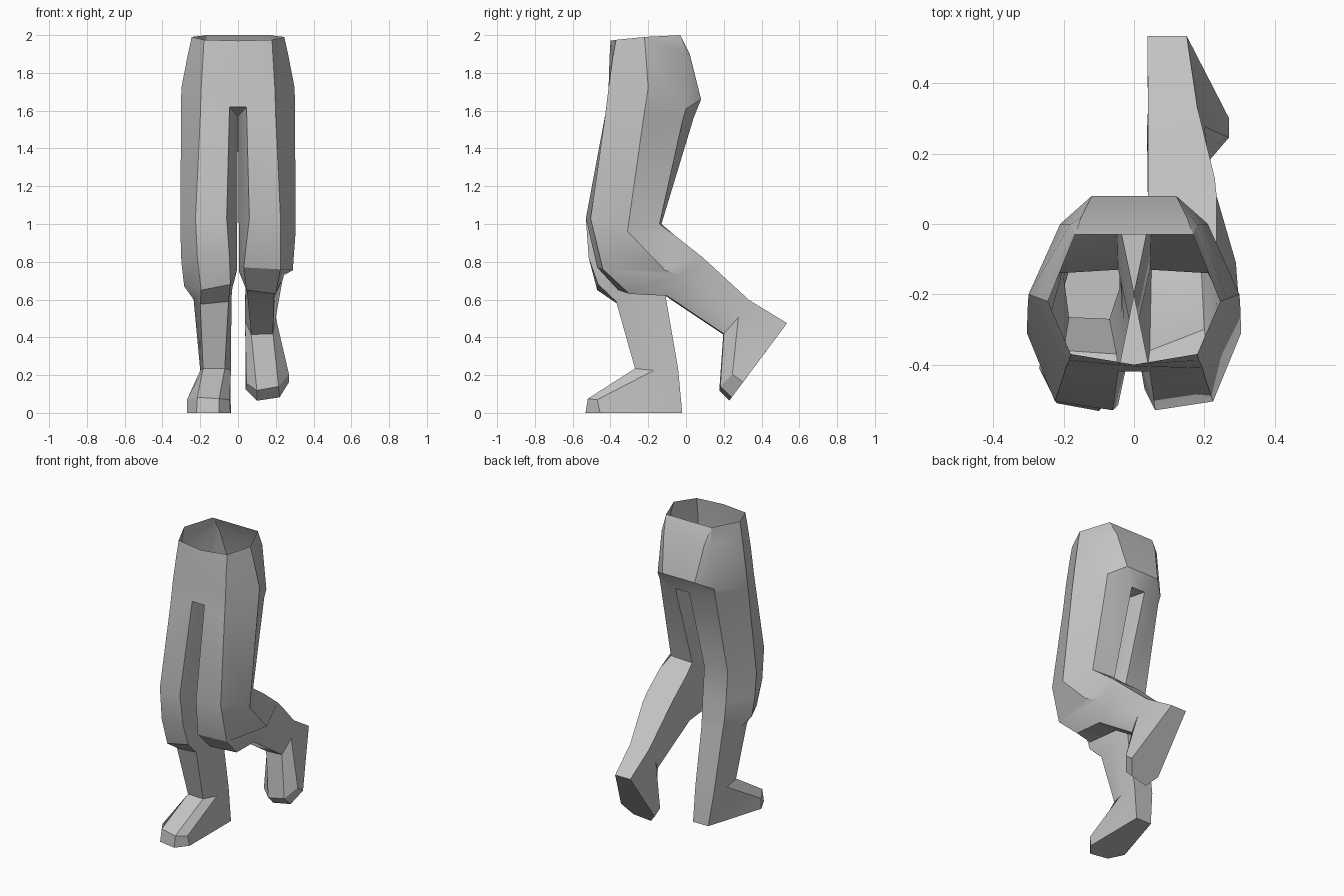
import bpy, bmesh, math
from mathutils import Vector

cube = bpy.data.objects.get("Cube")
if cube:
    bpy.data.objects.remove(cube, do_unlink=True)

grey = bpy.data.materials.new("light_grey")
grey.use_nodes = True
COLOUR = (0.55, 0.55, 0.55, 1)
grey.diffuse_color = COLOUR
grey.node_tree.nodes["Principled BSDF"].inputs["Base Color"].default_value = COLOUR

# Half rings of the hips: front inner, front outer, side, back outer, back inner
WAIST = [(0, -.40, 1.97), (.18, -.37, 1.975), (.245, -.22, 1.99), (.168, -.03, 2), (.168, -.03, 2)]
BELT = [(0, -.405, 1.88), (.185, -.388, 1.88), (.265, -.213, 1.9), (.18, 0, 1.9), (.15, .02, 1.9)]
HIP = [(0, -.41, 1.72), (.195, -.41, 1.72), (.3, -.2, 1.72), (.21, 0, 1.61), (.12, .08, 1.66)]
CROTCH = [(.045, -.42, 1.62), (.2, -.43, 1.56), (.302, -.225, 1.56), (.205, -.015, 1.56), (.05, .04, 1.56)]

# Leg rings add a sixth point on the inner side
THIGH_TOP = CROTCH + [(0, -.2, 1.57)]
KNEE = [(.06, -.53, 1.03), (.225, -.505, 1.03), (.305, -.31, .96), (.21, -.14, 1), (.045, -.13, 1), (.004, -.32, 1)]

STANDING = [
    [(.045, -.515, .82), (.215, -.5, .82), (.3, -.3, .8), (.205, -.13, .8), (.04, -.12, .8), (.004, -.3, .76)],
    [(.04, -.465, .68), (.195, -.47, .65), (.285, -.29, .67), (.2, -.115, .66), (.04, -.11, .66), (.03, -.27, .66)],
    [(.05, -.37, .59), (.2, -.36, .575), (.235, -.25, .6), (.195, -.105, .6), (.04, -.105, .6), (.035, -.25, .6)],
]
RAISED = [
    [(.03, -.47, .77), (.225, -.44, .76), (.29, -.11, .755), (.235, -.06, .94), (.04, -.06, .94), (.004, -.28, .75)],
    [(.045, -.36, .65), (.2, -.3, .63), (.245, -.03, .73), (.235, .08, .83), (.04, .08, .83), (.035, -.1, .69)],
    [(.05, -.11, .62), (.19, -.1, .62), (.235, .03, .70), (.23, .13, .785), (.04, .13, .785), (.04, .02, .7)],
]
# Foot rings from ankle to sole, as x, distance forward of the heel, height over the sole
FOOT = [
    [(.07, .25, .235), (.185, .245, .235), (.2, .13, .225), (.18, .022, .235), (.04, .022, .235), (.037, .15, .225)],
    [(.1, .50, .075), (.215, .48, .083), (.27, .39, .07), (.15, 0, 0), (.038, 0, 0), (.045, .45, .07)],
    [(.1, .512, 0), (.22, .49, 0), (.27, .39, 0), (.15, 0, 0), (.038, 0, 0), (.04, .435, 0)],
]


def foot(heel, angle):
    """Place the foot rings at a heel point, pitched toes down."""
    c, s = math.cos(angle), math.sin(angle)
    return [[(x, heel[0] - f * c - h * s, heel[1] - f * s + h * c) for x, f, h in ring] for ring in FOOT]


bm = bmesh.new()
known = {}


def vert(p):
    key = tuple(round(v, 4) + 0.0 for v in p)
    if key not in known:
        known[key] = bm.verts.new(key)
    return known[key]


def face(points):
    """Make a face, dropping repeated corners."""
    verts = list(dict.fromkeys(vert(p) for p in points))
    if len(verts) > 2 and not bm.faces.get(verts):
        bm.faces.new(verts)


def loft(rings):
    for a, b in zip(rings, rings[1:]):
        for i in range(len(a)):
            j = (i + 1) % len(a)
            face([a[i], a[j], b[j], b[i]])


def side(ring, s):
    return [(s * x, y, z) for x, y, z in ring]


# Hips, open at the waist
loft([side(r, 1) + side(r, -1)[::-1] for r in (WAIST, BELT, HIP, CROTCH)])

# Legs and feet
for s, lower, heel, angle in ((-1, STANDING, (-.02, 0), 0),
                              (1, RAISED, (.535, .475), math.radians(53.3))):
    rings = [side(r, s) for r in [THIGH_TOP, KNEE] + lower + foot(heel, angle)]
    loft(rings)
    face(rings[-1])

# Crotch, front and back
for i in (0, 4):
    x, y, z = CROTCH[i]
    face([(x, y, z), (-x, y, z), THIGH_TOP[5]])

bmesh.ops.recalc_face_normals(bm, faces=bm.faces)
# Turn everything outward, judged by the standing sole
sole = min(bm.faces, key=lambda f: f.calc_center_median().z)
if sole.normal.dot(Vector((0, 0, 1))) > 0:
    bmesh.ops.reverse_faces(bm, faces=bm.faces)

mesh = bpy.data.meshes.new("walking_legs")
bm.to_mesh(mesh)
bm.free()
mesh.materials.append(grey)
legs = bpy.data.objects.new("walking_legs", mesh)
bpy.context.collection.objects.link(legs)
bpy.ops.object.select_all(action='DESELECT')
legs.select_set(True)
bpy.context.view_layer.objects.active = legs
bpy.ops.object.shade_smooth_by_angle(angle=math.radians(30))
